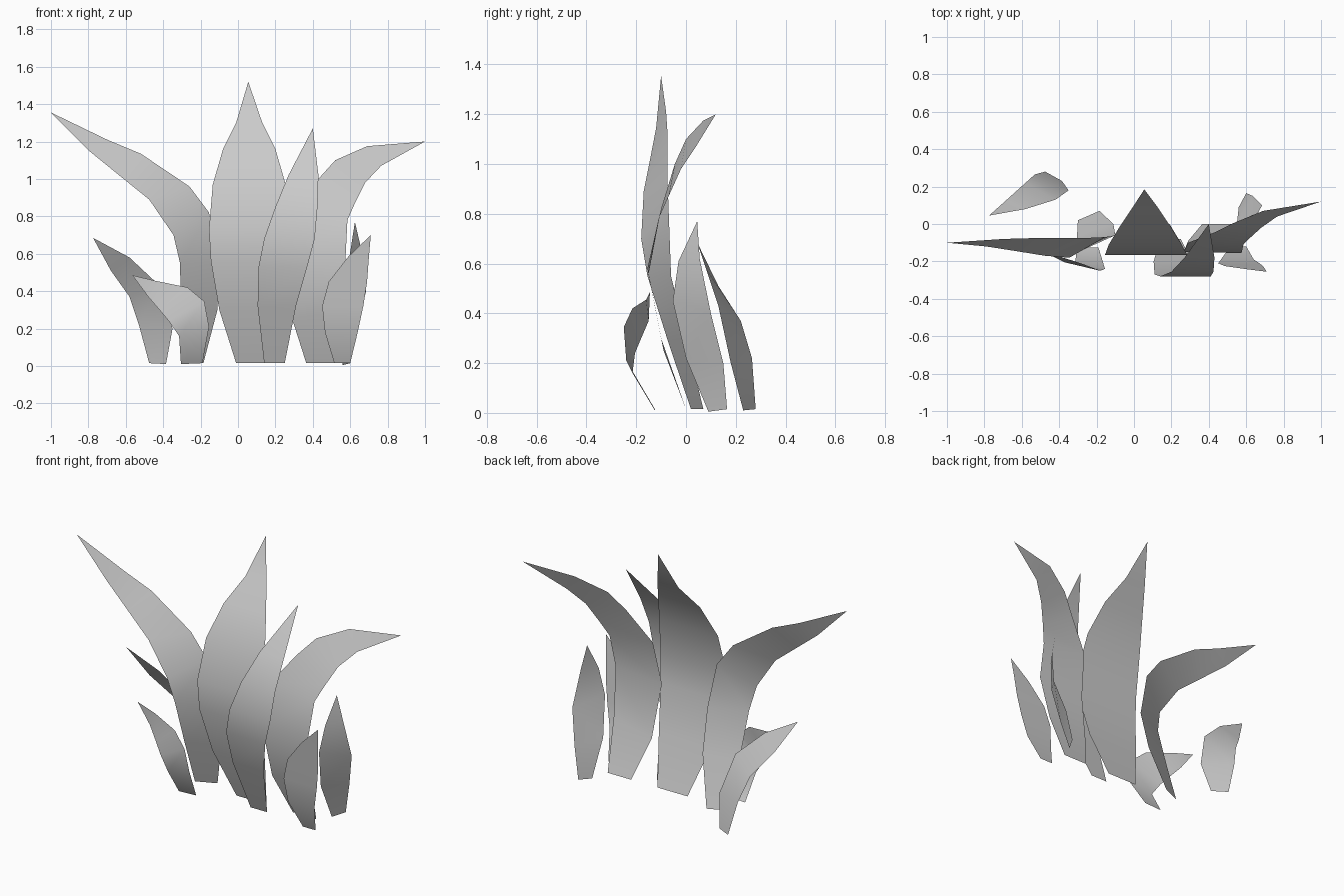
import bpy


def blade(name, rows, tip):
    """Single-sheet leaf: each row is a (left, right) pair of edge points, ending in a tip."""
    verts = [p for row in rows for p in row] + [tip]
    n = len(rows)
    faces = [(2*i, 2*i + 1, 2*i + 3, 2*i + 2) for i in range(n - 1)]
    faces.append((2*n - 2, 2*n - 1, 2*n))
    mesh = bpy.data.meshes.new(name)
    mesh.from_pydata(verts, [], faces)
    mesh.shade_smooth()
    obj = bpy.data.objects.new(name, mesh)
    bpy.context.collection.objects.link(obj)
    return obj


def flat_blade(name, rows, tip):
    """Leaf whose cross-section runs along x: rows are (x_left, x_right, y, z)."""
    return blade(name, [((a, y, z), (b, y, z)) for a, b, y, z in rows], tip)


# Tall leaf in the middle
flat_blade("centre_leaf", [
    (-.01, .19, 0, .015), (-.10, .25, -.10, .30), (-.145, .28, -.16, .56),
    (-.155, .285, -.165, .73), (-.135, .255, -.11, .97),
    (-.08, .20, -.02, 1.16), (-.01, .13, .085, 1.30)], (.055, .185, 1.52))

# Slimmer leaf in front of it
flat_blade("front_leaf", [
    (.14, .25, -.08, .015), (.105, .31, -.20, .32), (.11, .37, -.27, .53),
    (.14, .41, -.28, .68), (.20, .425, -.255, .85), (.27, .43, -.18, 1.02)],
    (.40, 0, 1.27))

# Large leaf bending out to the right
blade("right_leaf", [
    ((.365, 0, .015), (.52, 0, .015)),
    ((.29, -.09, .25), (.55, -.10, .30)),
    ((.265, -.15, .56), (.575, -.155, .58)),
    ((.29, -.10, .82), (.585, -.11, .78)),
    ((.43, -.045, 1.0), (.625, -.07, .87)),
    ((.52, 0, 1.10), (.68, -.02, .98)),
    ((.69, .07, 1.175), (.765, .04, 1.07))], (1.0, .12, 1.20))

# Large twisted leaf bending out to the left
blade("left_leaf", [
    ((-.30, .02, .015), (-.185, .07, .015)),
    ((-.305, -.07, .28), (-.11, 0, .30)),
    ((-.31, -.155, .55), (-.10, -.06, .55)),
    ((-.345, -.18, .70), (-.155, -.07, .82)),
    ((-.475, -.17, .89), (-.26, -.075, .96)),
    ((-.63, -.145, 1.015), (-.52, -.075, 1.135)),
    ((-.79, -.12, 1.145), (-.70, -.08, 1.21))], (-1.0, -.10, 1.355))

# Small leaves around the base
blade("small_back_left_leaf", [
    ((-.475, .28, .015), (-.385, .23, .01)),
    ((-.53, .265, .22), (-.35, .18, .20)),
    ((-.58, .22, .37), (-.42, .13, .43)),
    ((-.68, .13, .51), (-.58, .08, .58))], (-.775, .045, .685))

blade("small_front_left_leaf", [
    ((-.305, -.125, .01), (-.19, -.125, .015)),
    ((-.315, -.215, .16), (-.155, -.24, .21)),
    ((-.37, -.205, .24), (-.18, -.25, .345)),
    ((-.42, -.18, .30), (-.27, -.215, .42)),
    ((-.48, -.15, .37), (-.44, -.16, .455))], (-.565, -.145, .485))

flat_blade("small_front_right_leaf", [
    (.515, .60, -.12, .015), (.465, .64, -.19, .18), (.45, .67, -.21, .32),
    (.485, .69, -.225, .45), (.59, .70, -.24, .585)], (.71, -.255, .70))

blade("small_back_right_leaf", [
    ((.56, .09, .005), (.60, .165, .015)),
    ((.55, 0, .22), (.635, .15, .20)),
    ((.575, -.053, .45), (.685, .10, .40)),
    ((.60, -.03, .61), (.66, .055, .62))], (.625, .045, .77))
